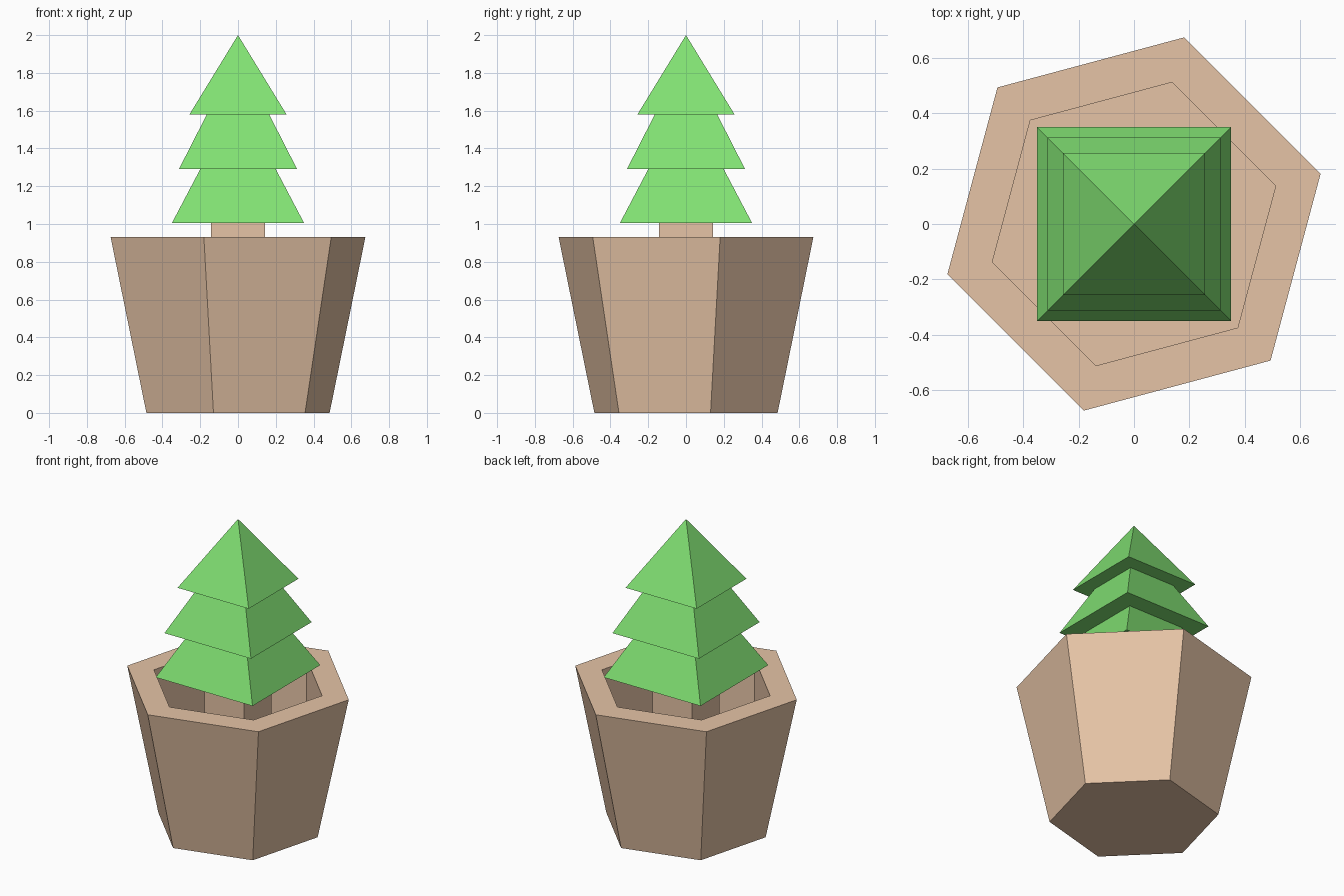
import bpy, bmesh
from math import cos, sin, radians, sqrt, tau

if "Cube" in bpy.data.objects:
    bpy.data.objects.remove(bpy.data.objects["Cube"])


def material(name, rgb):
    m = bpy.data.materials.new(name)
    m.diffuse_color = (*rgb, 1)
    m.use_nodes = True
    m.node_tree.nodes["Principled BSDF"].inputs["Base Color"].default_value = m.diffuse_color
    return m


def lathe(name, profile, sides, start, mat):
    """Flat-sided solid from (radius, z) rings; both ends closed, radius 0 = tip."""
    bm = bmesh.new()
    rings = []
    for r, z in profile:
        if r == 0:
            rings.append([bm.verts.new((0, 0, z))])
        else:
            angles = [radians(start) + tau * i / sides for i in range(sides)]
            rings.append([bm.verts.new((r * cos(a), r * sin(a), z)) for a in angles])
    for a, b in zip(rings, rings[1:]):
        for i in range(sides):
            j = (i + 1) % sides
            if len(b) == 1:
                bm.faces.new((a[i], a[j], b[0]))
            else:
                bm.faces.new((a[i], a[j], b[j], b[i]))
    for ring in (rings[0], rings[-1]):
        if len(ring) > 2:
            bm.faces.new(ring)
    bmesh.ops.recalc_face_normals(bm, faces=bm.faces[:])
    mesh = bpy.data.meshes.new(name)
    bm.to_mesh(mesh)
    bm.free()
    mesh.materials.append(mat)
    ob = bpy.data.objects.new(name, mesh)
    bpy.context.collection.objects.link(ob)
    return ob


tan = material("tan", (0.79, 0.55, 0.38))
green = material("green", (0.22, 0.75, 0.17))

# Tapered hexagonal pot with a straight-walled hollow
FLOOR = 0.35
lathe("pot", [(0.502, 0), (0.698, 0.93), (0.53, 0.93), (0.53, FLOOR)], 6, 15, tan)

# Square trunk standing on the pot floor
D = sqrt(2)
lathe("trunk", [(0.142 * D, FLOOR), (0.142 * D, 1.005)], 4, 45, tan)

# Three stepped square tiers, given as (half width, z)
tiers = [(0.35, 1.005), (0.2, 1.29), (0.313, 1.29), (0.165, 1.58), (0.257, 1.58), (0, 2.0)]
lathe("foliage", [(h * D, z) for h, z in tiers], 4, 45, green)
